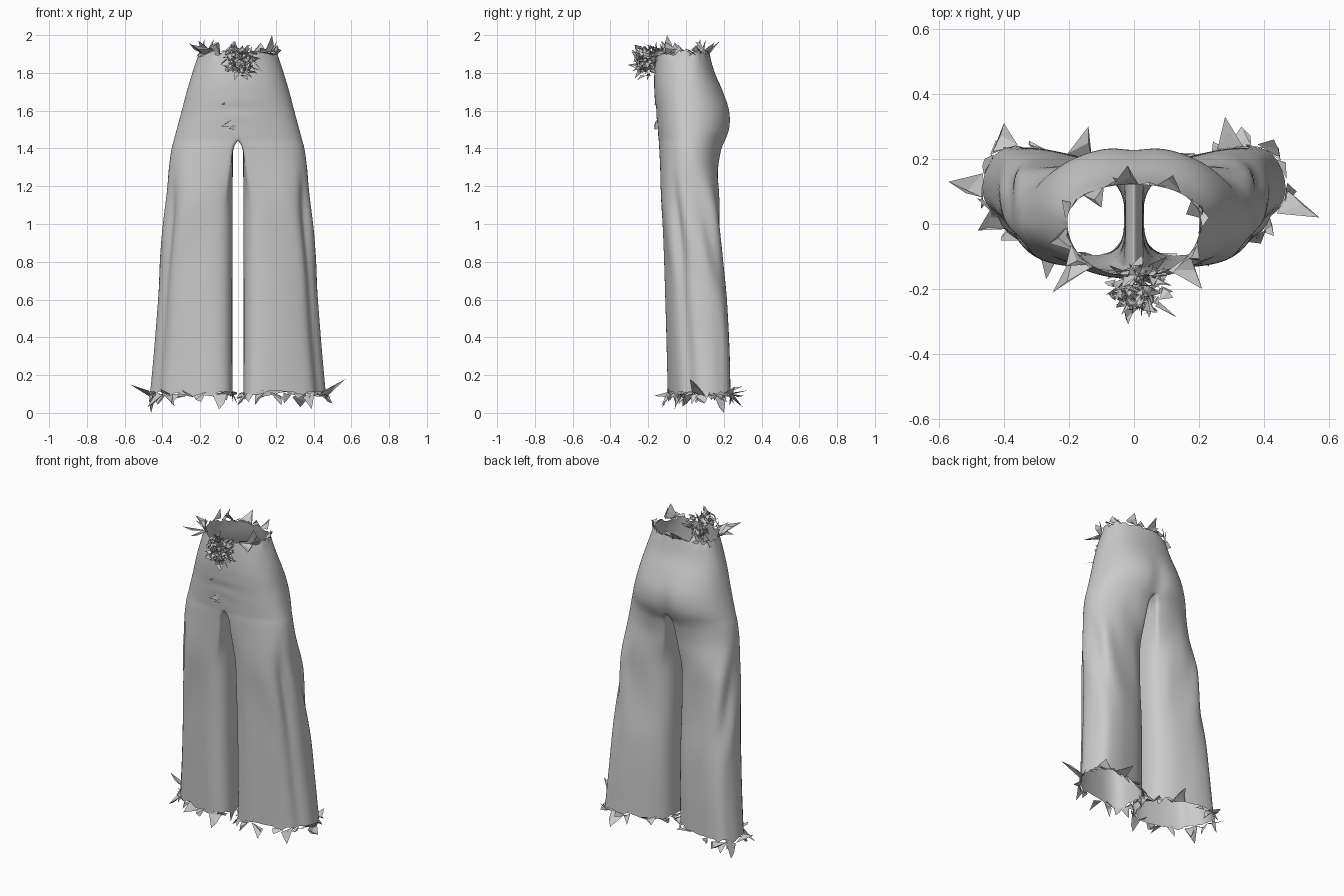
import bpy, bmesh, math, random
from mathutils import Vector

if "Cube" in bpy.data.objects:
    bpy.data.objects.remove(bpy.data.objects["Cube"])

random.seed(4)
H, M = 36, 16            # points on the outer half ring / on the inner leg face
CROTCH, HEM, WAIST = 1.445, 0.10, 1.91

# z: half width, front y, back y
HIP = [(1.445, .340, -.145, .214), (1.50, .325, -.150, .236), (1.60, .298, -.158, .235),
       (1.70, .272, -.168, .198), (1.80, .242, -.168, .152), (1.91, .205, -.160, .122)]
# z: outer x, inner x, front y, back y
LEG = [(.10, .462, .028, -.08, .225), (.35, .44, .03, -.09, .222), (.6, .422, .03, -.10, .21),
       (.8, .408, .029, -.108, .19), (1.0, .394, .028, -.12, .178), (1.2, .375, .028, -.135, .178),
       (1.3, .366, .027, -.14, .178), (1.4, .352, .024, -.143, .194), (1.445, .340, 0, -.145, .214)]


def sample(table, z):
    """Smooth interpolation through a key table."""
    i = 0
    while i < len(table) - 2 and z > table[i + 1][0]:
        i += 1
    a, b = table[i], table[i + 1]
    p, q = table[max(i - 1, 0)], table[min(i + 2, len(table) - 1)]
    h = b[0] - a[0]
    u = min(max((z - a[0]) / h, 0), 1)
    out = []
    for k in range(1, len(a)):
        ma = (b[k] - p[k]) / (b[0] - p[0]) * h
        mb = (q[k] - a[k]) / (q[0] - a[0]) * h
        out.append((2*u**3 - 3*u*u + 1)*a[k] + (u**3 - 2*u*u + u)*ma
                   + (3*u*u - 2*u**3)*b[k] + (u**3 - u*u)*mb)
    return out


def spow(v, n):
    return math.copysign(abs(v) ** (2 / n), v)


def hip_point(t, a, yf, yb, z):
    """t = 0 front middle, pi/2 side, pi back middle."""
    cs = .01
    x, c = a * spow(math.sin(t), 2.15), -spow(math.cos(t), 2.15)
    y = cs + c * ((yb - cs) if c > 0 else (cs - yf))
    if c > 0:            # cleft between the seat halves
        y -= .018 * math.exp(-(x / .05) ** 2) * max(0, 1 - abs(z - 1.48) / .25)
    else:                # soft wrinkles below the belly
        y += .004 * math.sin(z * 75 + abs(x) * 9) * math.exp(-(x / .12) ** 2 - ((z - 1.6) / .09) ** 2)
    return Vector((x, y, z))


def leg_ring(z):
    """Closed ring of the +x leg: outer half first, then the inner face."""
    xo, xi, yf, yb = sample(LEG, z)
    s = min(max((CROTCH - z) / .4, 0), 1)
    s = s * s * (3 - 2 * s)
    al = math.radians(42)
    pts = []
    for i in range(H + 1 + M):
        if i <= H:
            d = hip_point(math.pi * i / H, xo - xi, yf, yb, z)
            d.x += xi
            th = (math.pi / 2 + al) * (2 * i / H - 1)
        else:
            u = (i - H) / (M + 1)
            f, b = hip_point(0, 1, yf, yb, z), hip_point(math.pi, 1, yf, yb, z)
            d = Vector((xi, b.y + (f.y - b.y) * u, z))
            th = math.pi / 2 + al + (math.pi - 2 * al) * u
        # draped folds: hanging on the front, diagonal on the back, a groove at the side
        c, sn = math.cos(th), math.sin(th)
        env = math.exp(-((z - .95) / .3) ** 2)
        fold = (.010 if sn > 0 else .005) * env * math.sin(6 * th + 9 * z) * max(0, .4 + .6 * c)
        fold += .005 * math.sin(7 * th + 2) * (1 - z / 1.45) * max(0, c)
        fold -= .022 * math.exp(-((th + .62) / .2) ** 2) * s * (.4 + z / 1.5)
        n = 3.0 if c < 0 else 2.5
        c, sn = spow(c, n), spow(sn, n)
        e = Vector(((xo + xi) / 2 + ((xo - xi) / 2 + fold) * c,
                    (yf + yb) / 2 + ((yb - yf) / 2 + fold) * sn + .045 * c * (1.1 - z / 1.6), z))
        pts.append(d.lerp(e, s))
    return pts


def make_object(bm, name, smooth):
    me = bpy.data.meshes.new(name)
    bm.to_mesh(me)
    bm.free()
    for p in me.polygons:
        p.use_smooth = smooth
    ob = bpy.data.objects.new(name, me)
    bpy.context.collection.objects.link(ob)
    return ob


def bridge(bm, r0, r1):
    n = len(r0)
    for i in range(n):
        j = (i + 1) % n
        bm.faces.new((r0[i], r0[j], r1[j], r1[i]))


# Trousers: hip rings, then two legs sharing a crotch seam
bm = bmesh.new()
rings = []
for k in range(15):
    z = WAIST + (CROTCH - WAIST) * k / 14
    a, yf, yb = sample(HIP, z)
    ring = []
    for i in range(2 * H):
        p = hip_point(math.pi * (i if i <= H else 2 * H - i) / H, a, yf, yb, z)
        if i > H:
            p.x = -p.x
        if k == 0:
            p.z += random.uniform(-.02, .015)
        ring.append(bm.verts.new(p))
    if rings:
        bridge(bm, ring, rings[-1])
    rings.append(ring)
seam = [bm.verts.new(p) for p in leg_ring(CROTCH)[H + 1:]]
for side in (1, -1):
    prev = [rings[-1][(side * i) % (2 * H)] for i in range(H + 1)] + seam
    for k in range(1, 41):
        z = CROTCH + (HEM - CROTCH) * (k / 40) ** 1.3
        ring = []
        for p in leg_ring(z):
            dz = random.uniform(-.015, .02) if k == 40 else 0
            ring.append(bm.verts.new((side * p.x, p.y, p.z + dz)))
        bridge(bm, ring, prev) if side > 0 else bridge(bm, prev, ring)
        prev = ring
bmesh.ops.recalc_face_normals(bm, faces=bm.faces)
trousers = make_object(bm, "trousers", True)
sub = trousers.modifiers.new("smooth", 'SUBSURF')
sub.levels = sub.render_levels = 1


def shard(bm, base, along, tip, width):
    """Bent, pointed scrap of cloth from a base edge to a tip."""
    along = along.normalized() * width
    n = along.cross(tip - base)
    n = n.normalized() * width * .4 if n.length > 1e-6 else Vector()
    skew = along * random.uniform(-.8, .8)
    m = base.lerp(tip, random.uniform(.4, .7)) + n * random.uniform(-1, 1) + skew
    a, b, m, t = (bm.verts.new(v) for v in (base - along, base + along, m, tip))
    for f in ((a, b, m), (b, t, m), (t, a, m)):
        bm.faces.new(f)


def clamp(v):
    v.z = min(max(v.z, .02), 1.985)
    return v


def fringe(bm, pts, count, up):
    """Random torn scraps along a closed edge."""
    c = sum(pts, Vector()) / len(pts)
    for k in range(count):
        i = int((k + random.random() * .7) * len(pts) / count) % len(pts)
        p, q = pts[i], pts[(i + 1) % len(pts)]
        side = (q - p).normalized()
        out = (p - c).normalized() * random.uniform(-.01, .04) + side * random.uniform(-.04, .04)
        tip = p + out + Vector((0, 0, up * random.uniform(-.03, .07)))
        shard(bm, p, side + Vector((0, 0, random.uniform(-.5, .5))), clamp(tip), random.uniform(.02, .036))


def spikes(bm, pts, tips, width):
    """Long scraps from the nearest edge point to given tips."""
    for t in tips:
        t = Vector(t)
        i = min(range(len(pts)), key=lambda k: (pts[k] - t).length)
        along = pts[(i + 1) % len(pts)] - pts[i - 1]
        shard(bm, pts[i], along.normalized() + Vector((0, 0, random.uniform(-.6, .6))), t, width)


# Torn hems
bm = bmesh.new()
edge = leg_ring(HEM)
left = [Vector((-p.x, p.y, p.z)) for p in edge]
for e in (edge, left):
    fringe(bm, e, 22, -1)
spikes(bm, edge, [(.57, .02, .18), (.28, .33, .12), (.33, .30, .03), (.43, .26, .14),
                  (.39, -.06, .02), (.23, -.13, .04), (.50, .10, .05)], .04)
spikes(bm, left, [(-.57, .13, .15), (-.40, .31, .09), (-.14, .30, .14), (-.27, -.17, .09),
                  (-.48, -.02, .03), (-.10, -.13, .02), (-.46, .20, 0)], .04)
make_object(bm, "torn_hem_scraps", False)

# Torn waist edge
bm = bmesh.new()
edge = []
for i in range(60):
    t = 2 * math.pi * i / 60
    p = hip_point(min(t, 2 * math.pi - t), .205, -.16, .122, WAIST)
    if t > math.pi:
        p.x = -p.x
    edge.append(p)
fringe(bm, edge, 18, 1)
spikes(bm, edge, [(-.25, -.21, 1.95), (-.26, -.06, 1.96), (-.21, -.13, 1.97), (.18, -.10, 2.0),
                  (.21, -.20, 1.90), (.23, .02, 1.92), (-.02, .18, 1.97), (.12, .15, 1.96),
                  (-.10, .05, 1.96), (.16, .03, 1.88), (-.22, -.17, 1.88)], .04)
make_object(bm, "torn_waist_scraps", False)

# Crumpled knot of scraps at the front of the waist
bm = bmesh.new()
centre = Vector((.015, -.20, 1.862))
for k in range(200):
    d = Vector([random.gauss(0, 1) for _ in range(3)]).normalized()
    d2 = Vector([random.gauss(0, 1) for _ in range(3)])
    base = centre + d * random.uniform(.02, .085)
    tip = base + (d * .7 + d2 * .6) * random.uniform(.015, .04)
    shard(bm, base, d.cross(d2), clamp(tip), random.uniform(.01, .024))
make_object(bm, "crumpled_knot", False)

# Loose scraps on the front
bm = bmesh.new()
for x, z, s in ((-.03, 1.535, .06), (-.065, 1.64, .02), (-.01, 1.515, .04), (.05, 1.73, .04)):
    shard(bm, Vector((x, -.155, z)), Vector((.3, 0, 1)), Vector((x - s, -.17, z - s * .3)), s * .4)
make_object(bm, "loose_scraps", False)
